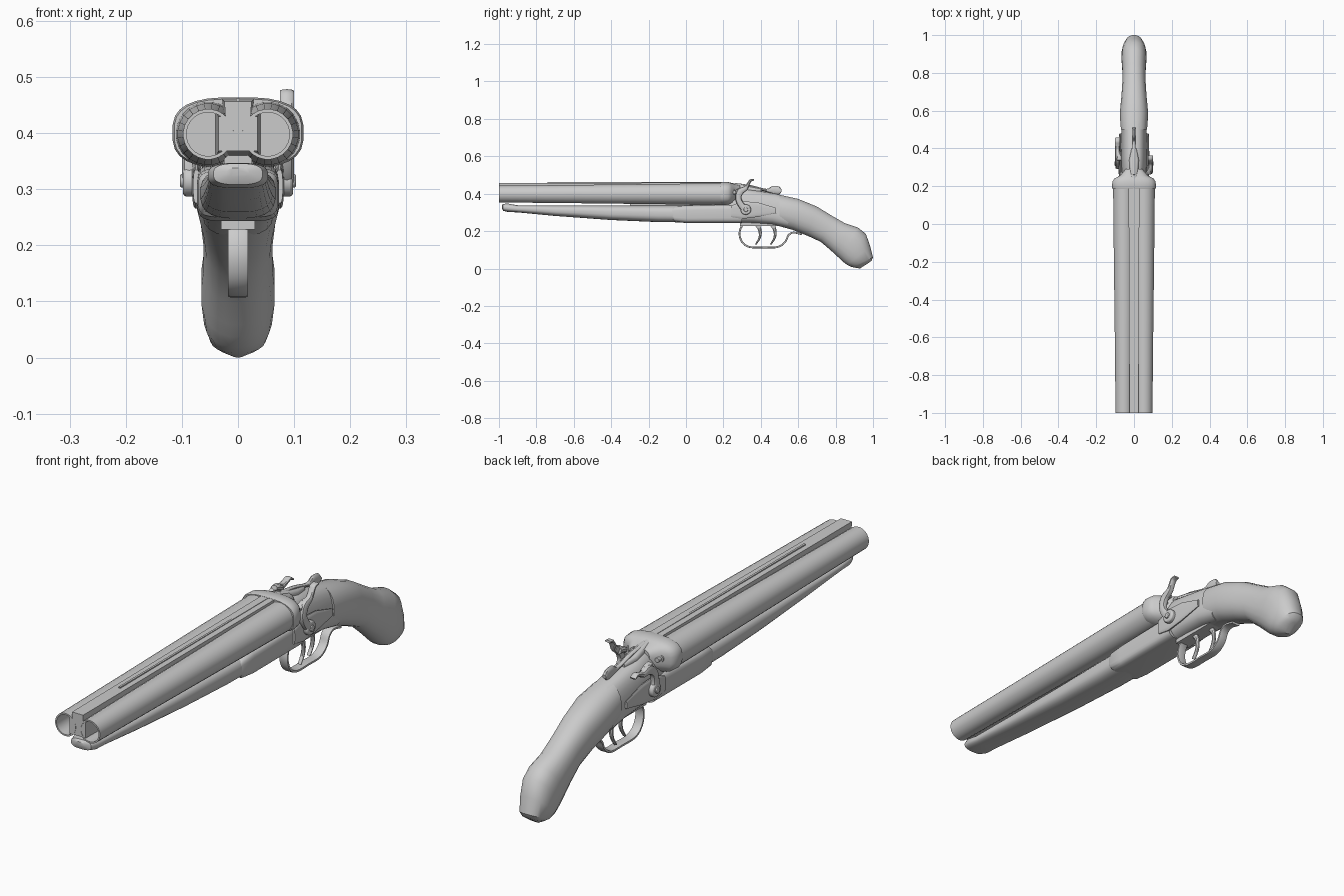
import bpy, bmesh, math
from mathutils import Vector


def loft(name, secs, n=20, cx=0.0, p=2.0, taper=0.0, angle=35):
    """Skin superellipse rings; each section = (top y, top z, bottom y, bottom z, half width)."""
    bm = bmesh.new()
    rings = []
    for ty, tz, by, bz, hw in secs:
        ring = []
        for i in range(n):
            a = 2 * math.pi * (i + 0.5) / n
            c, s = math.cos(a), math.sin(a)
            c = math.copysign(abs(c) ** (2 / p), c)
            s = math.copysign(abs(s) ** (2 / p), s)
            k = (s + 1) / 2
            ring.append(bm.verts.new((cx + hw * c * (1 - taper * k),
                                      by + (ty - by) * k, bz + (tz - bz) * k)))
        rings.append(ring)
    for r, q in zip(rings, rings[1:]):
        for i in range(n):
            j = (i + 1) % n
            bm.faces.new((r[i], r[j], q[j], q[i]))
    bm.faces.new(rings[0])
    bm.faces.new(rings[-1])
    bmesh.ops.recalc_face_normals(bm, faces=bm.faces)
    me = bpy.data.meshes.new(name)
    bm.to_mesh(me)
    bm.free()
    ob = bpy.data.objects.new(name, me)
    bpy.context.collection.objects.link(ob)
    bpy.ops.object.select_all(action='DESELECT')
    ob.select_set(True)
    bpy.context.view_layer.objects.active = ob
    bpy.ops.object.shade_smooth_by_angle(angle=math.radians(angle))
    return ob


def up(y, zb, zt, hw):
    return (y, zt, y, zb, hw)


def strip(name, pts, hx, cx=0.0, n=10, p=2.0, sub=4):
    """Sweep a flat bar along a smoothed path of (y, z, half thickness)."""
    v = [Vector(q) for q in pts]
    v = [2 * v[0] - v[1]] + v + [2 * v[-1] - v[-2]]
    path = []
    for a, b, c, d in zip(v, v[1:], v[2:], v[3:]):
        for k in range(sub):
            t = k / sub
            path.append(0.5 * (2 * b + (c - a) * t + (2 * a - 5 * b + 4 * c - d) * t * t
                               + (3 * b - a - 3 * c + d) * t ** 3))
    path.append(v[-2])
    secs = []
    for i, q in enumerate(path):
        d = path[min(i + 1, len(path) - 1)] - path[max(i - 1, 0)]
        m = Vector((-d.y, d.x)).normalized() * q.z
        secs.append((q.x + m.x, q.y + m.y, q.x - m.x, q.y - m.y, hx))
    return loft(name, secs, n, cx, p)


def box(name, y0, y1, z0, z1, hw):
    return loft(name, [up(y0, z0, z1, hw), up(y1, z0, z1, hw)], n=4, p=1e6)


def disc(name, x0, x1, y, z, r):
    bpy.ops.mesh.primitive_cylinder_add(vertices=20, radius=r, depth=abs(x1 - x0),
                                        location=((x0 + x1) / 2, y, z),
                                        rotation=(0, math.pi / 2, 0))
    ob = bpy.context.object
    ob.name = name
    b = ob.modifiers.new("bevel", 'BEVEL')
    b.width, b.segments = r * 0.2, 2
    bpy.ops.object.shade_smooth_by_angle(angle=math.radians(35))


BOX = 1e6
ZC = 0.398

# barrels: hollow tapered tubes, joined by a web and a top rib
for side, sx in (("right", 1), ("left", -1)):
    tube = [(0.2, 0.058), (-0.1, 0.055), (-0.6, 0.049), (-1.0, 0.045),
            (-1.0, 0.039), (0.12, 0.039)]
    loft(side + "_barrel", [up(y, ZC - r, ZC + r, r) for y, r in tube], n=24, cx=0.053 * sx)
loft("barrel_web", [up(-0.999, 0.368, 0.43, 0.035), up(0.2, 0.355, 0.44, 0.04)], n=4, p=BOX)
loft("top_rib", [up(-1.0, 0.42, 0.456, 0.022), up(0.2, 0.42, 0.46, 0.026)], n=4, p=BOX, taper=-0.1)
box("sight_groove_bar", -0.74, 0.19, 0.44, 0.4615, 0.004)

# breech block with rounded fences
loft("breech", [up(0.185, 0.34, 0.461, 0.114), up(0.195, 0.337, 0.464, 0.117),
                up(0.225, 0.338, 0.463, 0.115), up(0.242, 0.345, 0.458, 0.103),
                up(0.255, 0.352, 0.452, 0.075), up(0.29, 0.36, 0.445, 0.045)], n=28, p=2.9)

# wooden forend below the barrels
loft("forend", [up(-0.985, 0.322, 0.338, 0.02), up(-0.978, 0.308, 0.346, 0.044),
                up(-0.95, 0.302, 0.347, 0.054), up(-0.9, 0.3, 0.338, 0.052),
                up(-0.7, 0.281, 0.337, 0.056), up(-0.4, 0.259, 0.337, 0.062),
                up(-0.15, 0.248, 0.337, 0.067), up(0.05, 0.246, 0.337, 0.069)], n=24, p=2.8)
box("barrel_lug", -0.3, 0.2, 0.32, 0.37, 0.025)

# receiver: squarish in front, rounder where it meets the grip
loft("receiver_front", [up(-0.075, 0.265, 0.322, 0.066), up(-0.06, 0.25, 0.333, 0.0715),
                        up(0.0, 0.243, 0.338, 0.073), up(0.3, 0.243, 0.345, 0.073)], n=24, p=5)
loft("receiver", [up(0.19, 0.243, 0.35, 0.073), up(0.24, 0.243, 0.42, 0.074),
                  up(0.27, 0.243, 0.436, 0.075), up(0.36, 0.242, 0.42, 0.077),
                  (0.48, 0.4, 0.46, 0.235, 0.077), (0.58, 0.375, 0.54, 0.217, 0.073)],
     n=24, p=3.0, taper=0.3)
for side, sx in (("right", 1), ("left", -1)):
    loft(side + "_lock_plate", [up(0.24, 0.275, 0.335, 0.006), up(0.3, 0.265, 0.36, 0.008),
                                up(0.38, 0.275, 0.355, 0.007), up(0.48, 0.295, 0.325, 0.004)],
         n=16, cx=0.074 * sx, p=3)

# pistol grip
loft("grip", [(0.5, 0.395, 0.5, 0.225, 0.07), (0.6, 0.373, 0.57, 0.206, 0.076),
              (0.7, 0.332, 0.65, 0.174, 0.067), (0.78, 0.283, 0.72, 0.142, 0.062),
              (0.85, 0.243, 0.775, 0.095, 0.062), (0.92, 0.22, 0.815, 0.058, 0.066),
              (0.963, 0.185, 0.838, 0.036, 0.066), (0.985, 0.12, 0.862, 0.018, 0.061),
              (1.0, 0.06, 0.885, 0.008, 0.05), (0.993, 0.042, 0.905, 0.004, 0.036),
              (0.975, 0.029, 0.93, 0.0, 0.015)], n=20, p=2.3)

# opening lever on the top tang
loft("lever_base", [up(0.23, 0.42, 0.46, 0.012), up(0.28, 0.41, 0.452, 0.022),
                    up(0.34, 0.4, 0.438, 0.026), up(0.4, 0.395, 0.427, 0.013)], n=16, p=3)
strip("lever_arm", [(0.26, 0.45, 0.008), (0.35, 0.437, 0.008), (0.43, 0.418, 0.008),
                    (0.465, 0.42, 0.022), (0.495, 0.416, 0.022), (0.51, 0.414, 0.008)], 0.009)

# hammers: right one down, left one cocked back about its pivot
PY, PZ = 0.32, 0.315
HAMMER = [(0.0, 0.0, 0.02), (-0.025, 0.025, 0.017), (-0.04, 0.06, 0.016), (-0.03, 0.095, 0.018),
          (0.0, 0.115, 0.012), (0.015, 0.14, 0.008), (0.025, 0.155, 0.007), (0.043, 0.159, 0.004)]
NOSE = [(-0.01, 0.105, 0.013), (-0.035, 0.1, 0.013), (-0.055, 0.092, 0.009)]
for side, sx, deg in (("right", 1, 0), ("left", -1, 40)):
    c, s = math.cos(math.radians(deg)), math.sin(math.radians(deg))

    def turn(pts):
        return [(PY + y * c + z * s, PZ - y * s + z * c, h) for y, z, h in pts]

    strip(side + "_hammer", turn(HAMMER), 0.013, 0.087 * sx, p=2.6)
    strip(side + "_hammer_nose", turn(NOSE), 0.013, 0.078 * sx)
    disc(side + "_hammer_hub", 0.07 * sx, 0.098 * sx, PY, PZ, 0.028)
    disc(side + "_hammer_screw", 0.09 * sx, 0.103 * sx, PY, PZ, 0.012)
    loft(side + "_firing_pin", [up(0.235, 0.39, 0.424, 0.017), up(0.258, 0.392, 0.422, 0.015),
                                up(0.259, 0.398, 0.416, 0.009), up(0.275, 0.398, 0.416, 0.009)],
         n=12, cx=0.066 * sx)

# trigger guard and the two triggers
strip("trigger_guard", [(0.315, 0.245, 0.006), (0.292, 0.215, 0.005), (0.287, 0.175, 0.005),
                        (0.305, 0.135, 0.005), (0.345, 0.114, 0.005), (0.42, 0.113, 0.005),
                        (0.49, 0.115, 0.005), (0.53, 0.142, 0.005), (0.548, 0.178, 0.005),
                        (0.575, 0.192, 0.005), (0.62, 0.183, 0.005)], 0.018, n=8, p=6)
box("trigger_plate", 0.29, 0.5, 0.228, 0.25, 0.03)
for name, y, x in (("front_trigger", 0.37, 0.008), ("rear_trigger", 0.45, -0.008)):
    strip(name, [(y + 0.005, 0.245, 0.014), (y + 0.025, 0.205, 0.01), (y + 0.024, 0.165, 0.007),
                 (y + 0.002, 0.128, 0.004)], 0.008, x, n=8)
